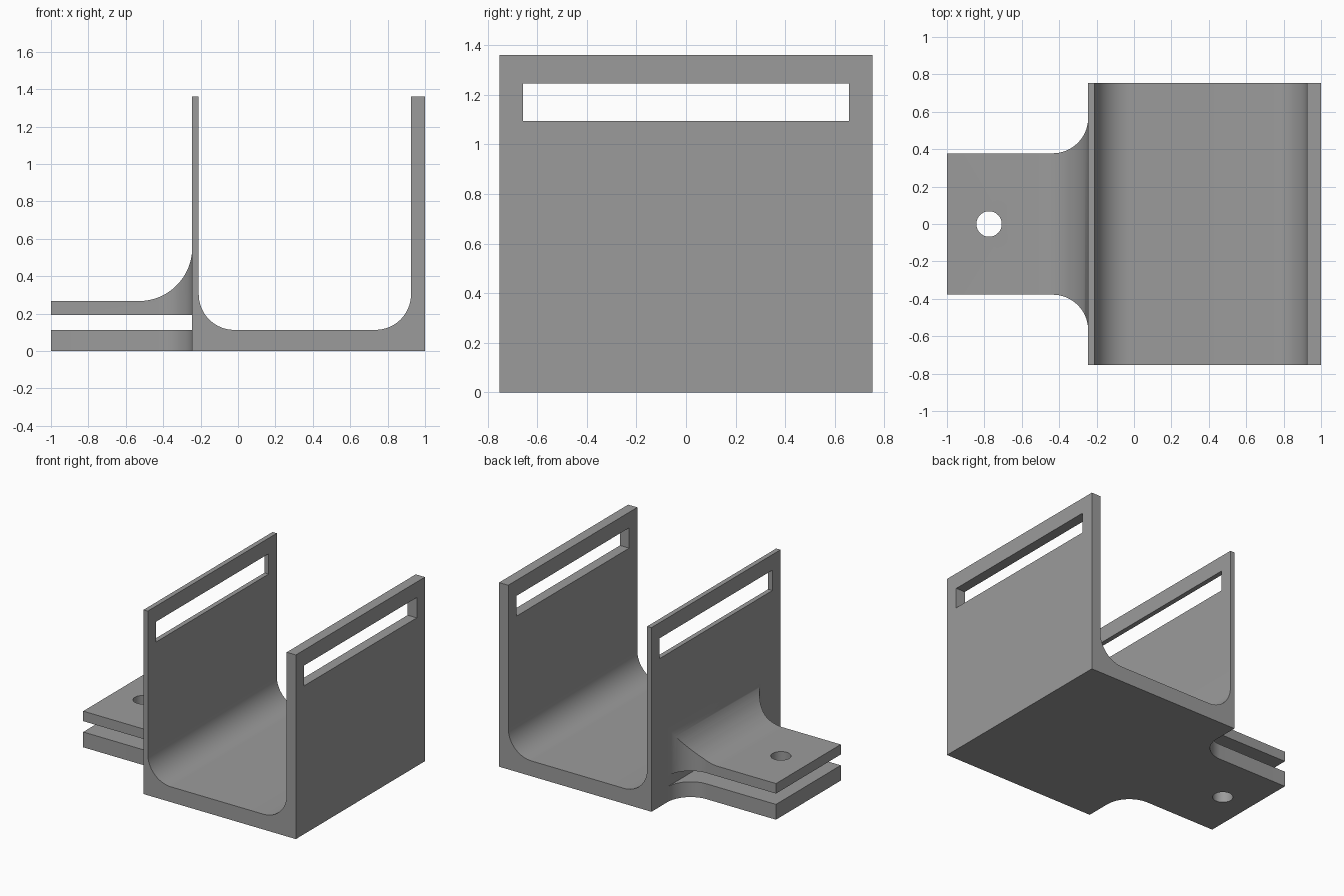
import bpy, bmesh, math
from mathutils import Vector

if "Cube" in bpy.data.objects:
    bpy.data.objects.remove(bpy.data.objects["Cube"])

WALL = -0.245          # outer face of the thin wall
SEG = 24               # segments per fillet

grey = bpy.data.materials.new("grey")
grey.diffuse_color = (0.33, 0.33, 0.33, 1)
grey.use_nodes = True
grey.node_tree.nodes["Principled BSDF"].inputs["Base Color"].default_value = grey.diffuse_color


def arc(cx, cy, r, a0, a1):
    """Points along an arc, angles in degrees."""
    angles = [math.radians(a0 + (a1 - a0) * i / SEG) for i in range(SEG + 1)]
    return [(cx + r * math.cos(a), cy + r * math.sin(a)) for a in angles]


def extrude(name, points, axis, lo, hi):
    """Extrude a closed profile: xz points along y, or xy points along z."""
    bm = bmesh.new()
    if axis == "y":
        verts = [bm.verts.new((a, lo, b)) for a, b in points]
        move = Vector((0, hi - lo, 0))
    else:
        verts = [bm.verts.new((a, b, lo)) for a, b in points]
        move = Vector((0, 0, hi - lo))
    face = bm.faces.new(verts)
    new = bmesh.ops.extrude_face_region(bm, geom=[face])["geom"]
    bmesh.ops.translate(bm, vec=move, verts=[g for g in new if isinstance(g, bmesh.types.BMVert)])
    bmesh.ops.recalc_face_normals(bm, faces=bm.faces)
    mesh = bpy.data.meshes.new(name)
    bm.to_mesh(mesh)
    bm.free()
    mesh.materials.append(grey)
    obj = bpy.data.objects.new(name, mesh)
    bpy.context.collection.objects.link(obj)
    return obj


def combine(target, tool, operation):
    """Apply a boolean and remove the tool object."""
    mod = target.modifiers.new("boolean", "BOOLEAN")
    mod.operation, mod.solver, mod.object = operation, "EXACT", tool
    bpy.context.view_layer.objects.active = target
    bpy.ops.object.modifier_apply(modifier=mod.name)
    bpy.data.objects.remove(tool)


# U channel with rounded inner corners
channel = [(WALL, 0), (1, 0), (1, 1.36), (0.925, 1.36)]
channel += arc(0.735, 0.303, 0.19, 0, -90)
channel += arc(-0.02, 0.303, 0.19, -90, -180)
channel += [(-0.21, 1.36), (WALL, 1.36)]
bracket = extrude("bracket", channel, "y", -0.753, 0.753)

# Strap slots through both walls
slot = extrude("slot_cutter", [(-0.5, 1.095), (1.2, 1.095), (1.2, 1.245), (-0.5, 1.245)],
               "y", -0.658, 0.658)
combine(bracket, slot, "DIFFERENCE")

# Tab outline with flared root, reaching slightly into the wall
half, r, root = 0.378, 0.19, WALL + 0.015
outline = [(-1, -half)] + arc(WALL - r, -half - r, r, 90, 0)
outline += [(root, -half - r), (root, half + r)]
outline += arc(WALL - r, half + r, r, 0, -90) + [(-1, half)]

# Lower tab
lower_tab = extrude("lower_tab", outline, "z", 0, 0.113)

# Upper tab: same outline, with a fillet rising up the wall
R, top = 0.285, 0.267
upper_tab = extrude("upper_tab", outline, "z", 0.193, 0.8)
side = [(-1.1, 0.193 - 0.1), (0, 0.193 - 0.1), (0, top + R)]
side += arc(WALL - R, top + R, R, 0, -90) + [(-1.1, top)]
combine(upper_tab, extrude("fillet_profile", side, "y", -1, 1), "INTERSECT")

combine(bracket, lower_tab, "UNION")
combine(bracket, upper_tab, "UNION")

# Bolt hole through both tabs
hole = extrude("hole_cutter", arc(-0.775, 0, 0.068, 0, 180)[:-1] + arc(-0.775, 0, 0.068, 180, 360)[:-1],
               "z", -0.2, 0.6)
combine(bracket, hole, "DIFFERENCE")

# Smooth fillets, sharp edges
bpy.ops.object.select_all(action="DESELECT")
bracket.select_set(True)
bpy.context.view_layer.objects.active = bracket
bpy.ops.object.shade_smooth_by_angle(angle=math.radians(30))
